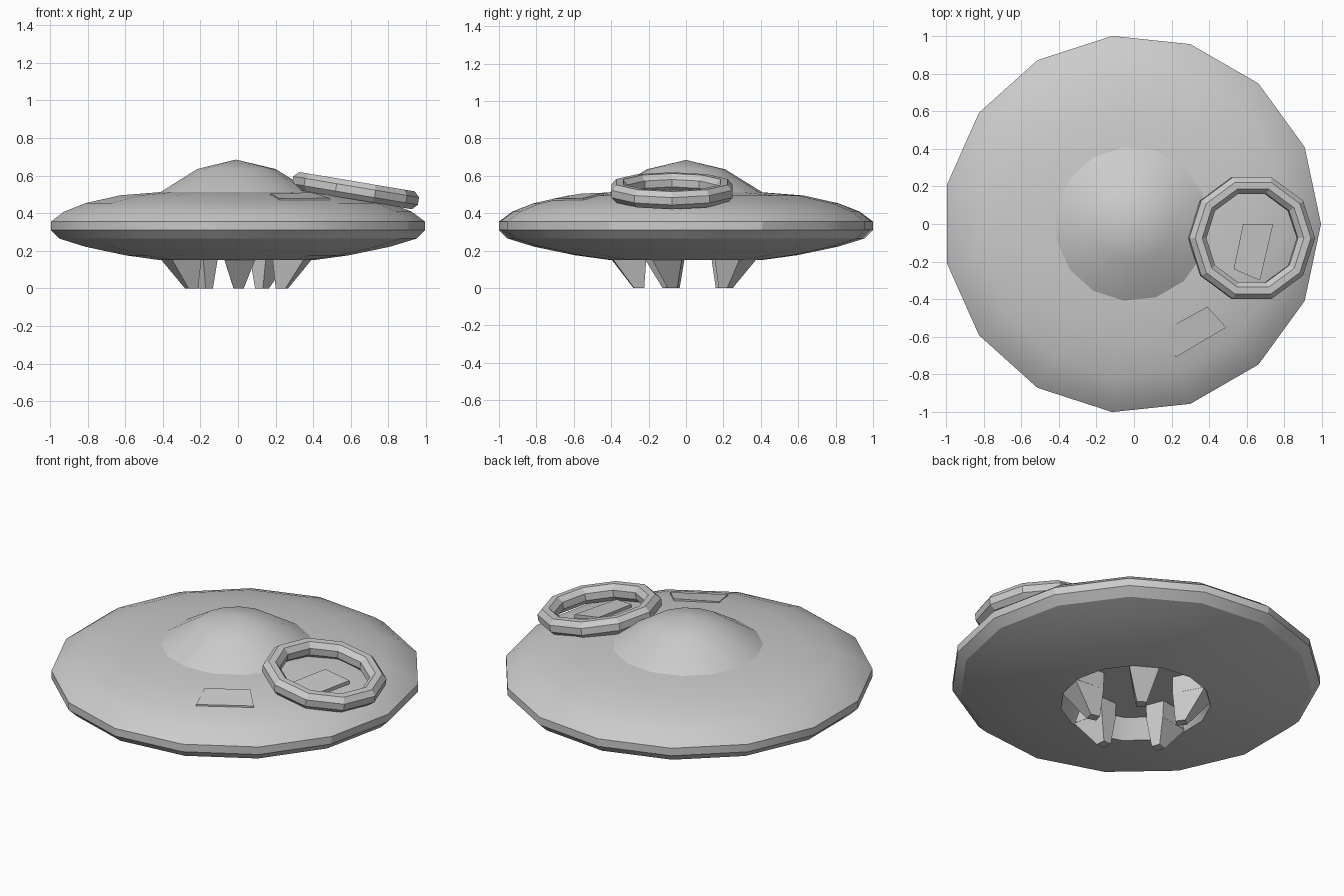
import bpy, bmesh, math
from mathutils import Vector, Matrix

if "Cube" in bpy.data.objects:
    bpy.data.objects.remove(bpy.data.objects["Cube"])

CX = -0.011  # hull axis, so the 15-sided rim is centred in x


def make(name, verts, faces, smooth=None):
    me = bpy.data.meshes.new(name)
    me.from_pydata(verts, [], faces)
    bm = bmesh.new()
    bm.from_mesh(me)
    bmesh.ops.remove_doubles(bm, verts=bm.verts, dist=1e-5)
    bmesh.ops.recalc_face_normals(bm, faces=bm.faces)
    bm.to_mesh(me)
    bm.free()
    ob = bpy.data.objects.new(name, me)
    bpy.context.collection.objects.link(ob)
    if smooth:
        bpy.ops.object.select_all(action='DESELECT')
        bpy.context.view_layer.objects.active = ob
        ob.select_set(True)
        bpy.ops.object.shade_smooth_by_angle(angle=math.radians(smooth))
    return ob


def revolve(name, profile, sides, closed=False, smooth=None):
    n = len(profile)
    verts = []
    for i in range(sides):
        a = math.tau * i / sides
        verts += [(r * math.cos(a), r * math.sin(a), z) for r, z in profile]
    faces = []
    for i in range(sides):
        j = (i + 1) % sides
        for k in range(n if closed else n - 1):
            m = (k + 1) % n
            q = [i * n + k, j * n + k, j * n + m, i * n + m]
            if profile[k][0] == 0:
                q.pop(1)
            elif profile[m][0] == 0:
                q.pop(2)
            faces.append(q)
    return make(name, verts, faces, smooth)


def prism(name, bottom, top):
    n = len(bottom)
    faces = [list(range(n)), list(range(n, 2 * n))]
    faces += [[i, (i + 1) % n, n + (i + 1) % n, n + i] for i in range(n)]
    return make(name, list(bottom) + list(top), faces)


# Saucer hull with dome on top and a recess underneath
hull = revolve("saucer_hull", [
    (0, 0.685), (0.21, 0.635), (0.41, 0.512), (0.63, 0.495), (0.82, 0.453),
    (0.935, 0.408), (1.0055, 0.355), (1.0055, 0.31), (0.96, 0.265),
    (0.82, 0.222), (0.60, 0.176), (0.41, 0.15), (0.35, 0.26), (0, 0.26)],
    15, smooth=24)
hull.location.x = CX

# Tilted ring resting on the hull
section = [(0.293 + 0.05 * math.cos(a), 0.052 * math.sin(a))
           for a in (math.tau * (k + 0.5) / 8 for k in range(8))]
ring = revolve("tilted_ring", section, 10, closed=True)
ring.location = (0.625, -0.075, 0.52)
ring.rotation_euler.y = math.radians(9.5)

# Five tapered landing legs: (radius, half width) at foot and at top
for i in range(5):
    turn = Matrix.Rotation(math.radians(273 + 72 * i), 3, 'Z')

    def quad(r0, r1, w0, w1, z):
        pts = [(r0, -w0), (r1, -w1), (r1, w1), (r0, w0)]
        return [turn @ Vector((r, w, z)) + Vector((CX, 0, 0)) for r, w in pts]

    prism(f"landing_leg_{i + 1}", quad(0.225, 0.28, 0.025, 0.027, 0),
          quad(0.215, 0.40, 0.05, 0.085, 0.16))
    prism(f"leg_root_{i + 1}", quad(0.215, 0.39, 0.05, 0.085, 0.16),
          quad(0.215, 0.36, 0.055, 0.085, 0.265))

# Thin hatch panels on the hull
panels = {
    "front_panel": [(0.17, -0.56, 0.505), (0.39, -0.44, 0.51),
                    (0.49, -0.55, 0.48), (0.22, -0.71, 0.478)],
    "ring_panel": [(0.58, 0, 0.515), (0.74, 0, 0.49),
                   (0.67, -0.30, 0.485), (0.53, -0.24, 0.515)],
}
for name, top in panels.items():
    prism(name, [(x, y, z - 0.03) for x, y, z in top], top)
